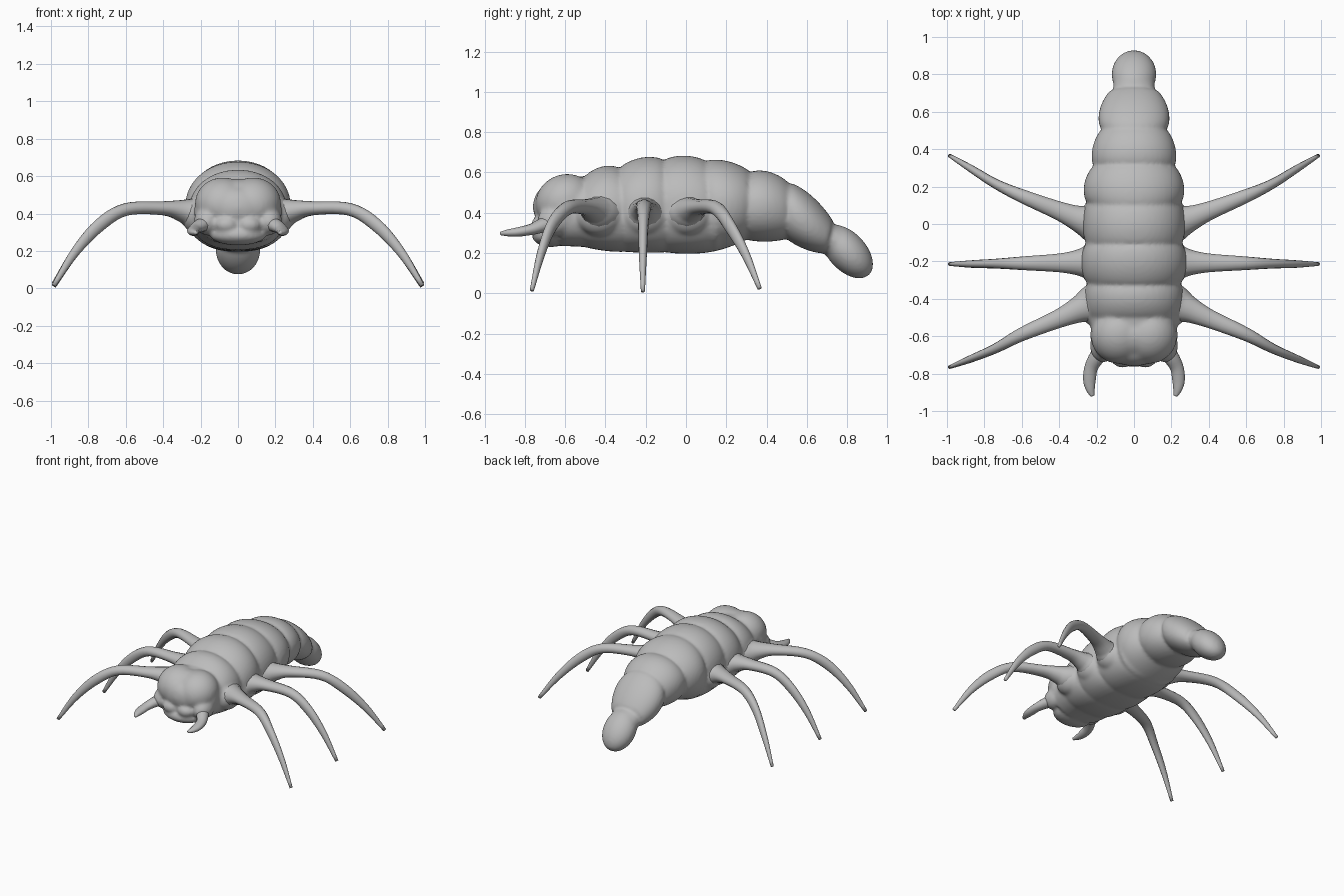
import bpy, bmesh, math
from mathutils import Vector, Matrix

if "Cube" in bpy.data.objects:
    bpy.data.objects.remove(bpy.data.objects["Cube"])

grey = bpy.data.materials.new("shell_grey")
grey.diffuse_color = (0.5, 0.5, 0.5, 1)
grey.use_nodes = True
grey.node_tree.nodes["Principled BSDF"].inputs["Base Color"].default_value = grey.diffuse_color


def finish(bm, name):
    bmesh.ops.recalc_face_normals(bm, faces=bm.faces)
    me = bpy.data.meshes.new(name)
    bm.to_mesh(me)
    bm.free()
    ob = bpy.data.objects.new(name, me)
    bpy.context.collection.objects.link(ob)
    me.materials.append(grey)
    for p in me.polygons:
        p.use_smooth = True
    return ob


def loft(bm, rings):
    """Skin a list of equally sized point rings and cap both ends."""
    vs = [[bm.verts.new(p) for p in r] for r in rings]
    n = len(vs[0])
    for a, b in zip(vs, vs[1:]):
        for i in range(n):
            bm.faces.new((a[i], a[(i + 1) % n], b[(i + 1) % n], b[i]))
    bm.faces.new(vs[0])
    bm.faces.new(vs[-1])


def ellipsoid(bm, centre, radii, pitch=0):
    m = (Matrix.Translation(centre) @ Matrix.Rotation(math.radians(pitch), 4, 'X')
         @ Matrix.Diagonal((*radii, 1)))
    bmesh.ops.create_uvsphere(bm, u_segments=32, v_segments=20, radius=1, matrix=m)


def smooth_path(pts, steps=5):
    """Catmull-Rom through rows of numbers."""
    pts = [Vector(p) for p in pts]
    ext = [2 * pts[0] - pts[1]] + pts + [2 * pts[-1] - pts[-2]]
    out = []
    for a, b, c, d in zip(ext, ext[1:], ext[2:], ext[3:]):
        for k in range(steps):
            t = k / steps
            out.append(0.5 * (2 * b + (c - a) * t + (2 * a - 5 * b + 4 * c - d) * t * t
                              + (3 * b - a - 3 * c + d) * t ** 3))
    return out + [pts[-1]]


def limb(name, rows, side, n=14):
    """Tapered tube; rows are x, y, z, horizontal radius, vertical radius."""
    rows = smooth_path(rows)
    rings = []
    for i, r in enumerate(rows):
        d = (Vector(rows[min(i + 1, len(rows) - 1)][:3])
             - Vector(rows[max(i - 1, 0)][:3])).normalized()
        h = Vector((-d.y, d.x, 0)).normalized()
        v = d.cross(h)
        ring = []
        for k in range(n):
            a = math.tau * k / n
            p = Vector(r[:3]) + h * (r[3] * math.cos(a)) + v * (r[4] * math.sin(a))
            ring.append((p.x * side, p.y, max(p.z, 0)))
        rings.append(ring)
    bm = bmesh.new()
    loft(bm, rings)
    return finish(bm, name)


# Segmented body: crease rings (top y, top z, bottom y, bottom z, half width)
creases = [(-.62, .55, -.62, .235, .215), (-.50, .58, -.50, .23, .235),
           (-.33, .62, -.30, .207, .25), (-.11, .66, -.10, .205, .255),
           (.10, .655, .13, .207, .25), (.32, .60, .30, .268, .215),
           (.51, .545, .50, .272, .173), (.745, .325, .71, .20, .108)]
# Swell of each segment between its creases (top, bottom, sides)
swells = [(.008, 0, .005), (.03, .008, .018), (.034, .005, .03), (.026, .01, .02),
          (.028, .008, .034), (.03, .014, .028), (.042, .022, .042)]
rings = []
for a, b, s in zip(creases, creases[1:], swells):
    for k in range(12):
        t = k / 12
        r = Vector(a).lerp(Vector(b), t)
        f = math.sin(math.pi * t) ** 0.65
        top, bot = Vector((0, r[0], r[1])), Vector((0, r[2], r[3]))
        up = (top - bot).normalized()
        top, bot = top + up * s[0] * f, bot - up * s[1] * f
        mid, half, w = (top + bot) / 2, (top - bot) / 2, r[4] + s[2] * f
        full = 0.80 if r[0] < .15 else 0.92          # fuller belly between the legs
        ring = []
        for i in range(48):
            ang = math.tau * i / 48
            c, sn = math.cos(ang), math.sin(ang)
            e = 0.97 if sn > 0 else full
            ring.append(mid + half * math.copysign(abs(sn) ** e, sn)
                        + Vector((w * math.copysign(abs(c) ** e, c), 0, 0)))
        rings.append(ring)
body = bmesh.new()
loft(body, rings)
# Rounded tail tip, its neck and the head mass
ellipsoid(body, (0, .80, .207), (.12, .16, .095), -47)
ellipsoid(body, (0, .735, .26), (.112, .09, .078), -47)
ellipsoid(body, (0, -.595, .41), (.235, .145, .175))
ellipsoid(body, (0, -.66, .43), (.16, .10, .115))                   # forehead
ellipsoid(body, (0, -.67, .285), (.15, .095, .055))                 # lower jaw
for s in (-1, 1):
    ellipsoid(body, (.08 * s, -.60, .455), (.15, .15, .135), 25)    # brow lobes
    ellipsoid(body, (.165 * s, -.65, .36), (.07, .09, .075), 10)    # cheeks
    ellipsoid(body, (.06 * s, -.70, .34), (.07, .07, .05))          # muzzle
    for y in (-.43, -.205, .01):                                    # leg sockets
        ellipsoid(body, (.21 * s, y, .385), (.09, .115, .10))
ob = finish(body, "body")
rm = ob.modifiers.new("fuse", 'REMESH')
rm.mode, rm.voxel_size, rm.use_smooth_shade = 'VOXEL', 0.011, True
sm = ob.modifiers.new("soften", 'SMOOTH')
sm.factor, sm.iterations = 0.5, 9

# Legs: y along the leg for each pair, plus tip height
pairs = {"front": ([-.42, -.44, -.46, -.505, -.59, -.665, -.72, -.765], .015),
         "middle": ([-.205, -.205, -.206, -.208, -.21, -.212, -.214, -.214], .01),
         "rear": ([.0, .015, .03, .07, .15, .215, .295, .365], .025)}
xs = [.19, .25, .30, .40, .60, .74, .87, .985]
zs = [.395, .403, .415, .428, .422, .338, .195, .005]
hr = [.12, .095, .07, .05, .036, .026, .02, .01]
vr = [.10, .083, .06, .038, .034, .035, .025, .012]
for pair, (ys, tip) in pairs.items():
    rows = list(zip(xs, ys, zs[:-1] + [tip], hr, vr))
    for side, tag in ((-1, "left"), (1, "right")):
        limb(f"{pair}_leg_{tag}", rows, side)

# Mandibles hooking inward at the tips
hook = [(.14, -.64, .345, .05, .045), (.19, -.70, .34, .044, .038),
        (.228, -.765, .318, .036, .028), (.238, -.83, .305, .034, .024),
        (.234, -.88, .30, .025, .018), (.222, -.92, .297, .01, .009)]
for side, tag in ((-1, "left"), (1, "right")):
    limb(f"mandible_{tag}", hook, side)
